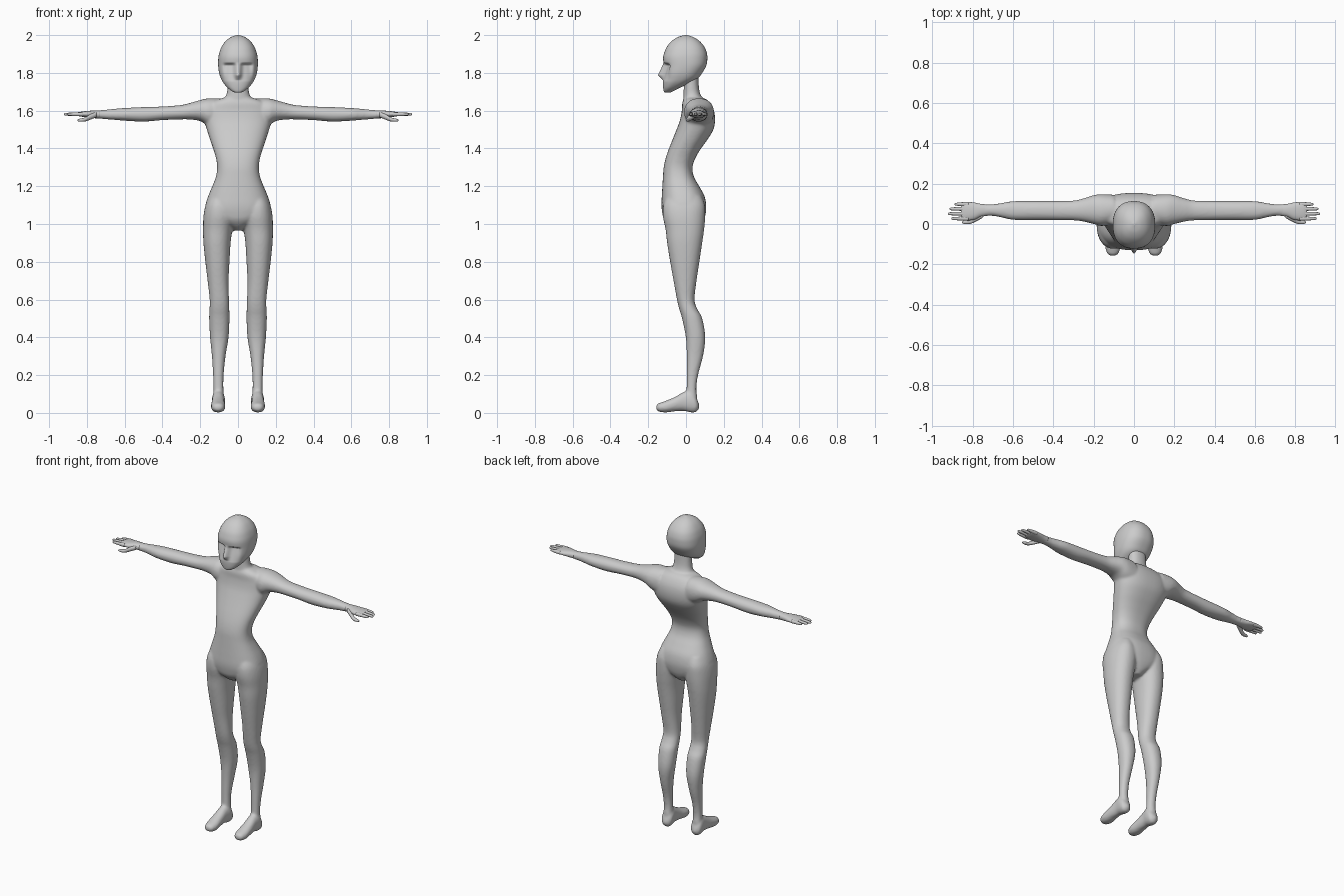
import bpy, bmesh
from math import cos, sin, pi, exp


def spline(rows, steps):
    """Catmull-Rom interpolation of section rows."""
    out = []
    for i in range(len(rows) - 1):
        a, b, c, d = rows[max(i - 1, 0)], rows[i], rows[i + 1], rows[min(i + 2, len(rows) - 1)]
        for k in range(steps):
            t = k / steps
            out.append([0.5 * (2 * q + (r - p) * t + (2 * p - 5 * q + 4 * r - s) * t * t
                               + (3 * q - p - 3 * r + s) * t ** 3) for p, q, r, s in zip(a, b, c, d)])
    return out + [list(rows[-1])]


def loft(bm, axis, rows, n=32, side=1, power=2.2, steps=4):
    """Skin oval sections (position, u min, u max, v min, v max) along an axis."""
    rings = []
    for t, u0, u1, v0, v1 in spline(rows, steps):
        ring = []
        for k in range(n):
            c, s = cos(2 * pi * k / n), sin(2 * pi * k / n)
            u = (u0 + u1) / 2 + (u1 - u0) / 2 * abs(c) ** (2 / power) * (1 if c > 0 else -1)
            v = (v0 + v1) / 2 + (v1 - v0) / 2 * abs(s) ** (2 / power) * (1 if s > 0 else -1)
            x, y, z = {'x': (t, u, v), 'y': (u, t, v), 'z': (u, v, t)}[axis]
            ring.append(bm.verts.new((x * side, y, z)))
        rings.append(ring)
    for a, b in zip(rings, rings[1:]):
        for k in range(n):
            j = (k + 1) % n
            bm.faces.new((a[k], a[j], b[j], b[k]))
    bm.faces.new(rings[0])
    bm.faces.new(rings[-1])


def sym(rows):
    return [(z, -w, w, y0, y1) for z, w, y0, y1 in rows]


def finish(bm, name):
    bmesh.ops.recalc_face_normals(bm, faces=bm.faces)
    me = bpy.data.meshes.new(name)
    bm.to_mesh(me)
    bm.free()
    for p in me.polygons:
        p.use_smooth = True
    ob = bpy.data.objects.new(name, me)
    bpy.context.collection.objects.link(ob)
    return ob


# Body: torso, neck, arms, legs and feet fused into one skin
bm = bmesh.new()
torso = [(.965, .025, -.05, .05), (.985, .05, -.085, .075), (1.02, .12, -.115, .095),
         (1.06, .168, -.126, .105), (1.1, .172, -.13, .107), (1.15, .157, -.128, .097),
         (1.2, .136, -.125, .07), (1.25, .117, -.122, .042), (1.3, .11, -.118, .034),
         (1.35, .117, -.107, .05), (1.4, .132, -.09, .08), (1.45, .149, -.07, .116),
         (1.5, .165, -.05, .145), (1.55, .178, -.032, .154), (1.6, .18, -.022, .148),
         (1.64, .15, -.02, .128), (1.662, .1, -.012, .105), (1.67, .06, -.005, .08)]
loft(bm, 'z', sym(torso), 48, power=2.4)
neck = [(1.62, .1, -.01, .11), (1.66, .075, -.014, .09), (1.69, .06, -.013, .075),
        (1.73, .056, -.012, .068), (1.8, .056, -.012, .065)]
loft(bm, 'z', sym(neck))
arm = [(.1, .0, .145, 1.5, 1.665), (.16, -.01, .148, 1.52, 1.665), (.2, .0, .143, 1.545, 1.656),
       (.25, .012, .127, 1.553, 1.642), (.3, .018, .116, 1.554, 1.63), (.4, .02, .114, 1.55, 1.622),
       (.5, .02, .114, 1.542, 1.619), (.6, .021, .113, 1.547, 1.614), (.65, .031, .105, 1.551, 1.61),
       (.7, .04, .098, 1.555, 1.605), (.76, .038, .099, 1.56, 1.6)]
leg = [(.08, .075, .132, .0, .06), (.13, .077, .13, .003, .055), (.2, .076, .132, .004, .064),
       (.3, .066, .138, .004, .09), (.4, .05, .148, -.001, .102), (.5, .045, .153, -.021, .086),
       (.55, .046, .151, -.036, .06), (.6, .048, .15, -.048, .045), (.7, .05, .161, -.066, .056),
       (.8, .045, .173, -.084, .071), (.9, .039, .183, -.1, .086), (.97, .03, .185, -.108, .096),
       (1.04, .02, .183, -.122, .102), (1.1, .03, .172, -.12, .1), (1.15, .04, .15, -.1, .08)]
foot = [(-.158, .095, .115, .02, .036), (-.147, .077, .133, .008, .05), (-.11, .067, .143, .002, .063),
        (-.06, .07, .141, .008, .084), (-.01, .072, .137, .01, .112), (.025, .068, .139, .002, .12),
        (.05, .07, .137, .003, .09), (.064, .083, .124, .015, .06), (.07, .095, .112, .025, .045)]
for s in (1, -1):
    loft(bm, 'x', arm, side=s)
    loft(bm, 'z', leg, side=s)
    loft(bm, 'y', foot, side=s)
body = finish(bm, "body")
rm = body.modifiers.new("fuse", 'REMESH')
rm.mode = 'VOXEL'
rm.voxel_size = .007
rm.use_smooth_shade = True
sm = body.modifiers.new("soften", 'SMOOTH')
sm.factor = .5
sm.iterations = 7

# Hands: palm, four fingers and a thumb
palm = [(.73, .04, .097, 1.559, 1.601), (.76, .035, .1, 1.56, 1.601), (.79, .022, .106, 1.563, 1.599),
        (.82, .018, .109, 1.567, 1.596), (.845, .02, .108, 1.571, 1.592), (.856, .03, .1, 1.576, 1.588)]
thumb = [(.75, .03, .06, 1.565, 1.592), (.78, .014, .042, 1.553, 1.582), (.81, .001, .025, 1.543, 1.564),
         (.84, .0, .018, 1.542, 1.557), (.851, .005, .013, 1.546, 1.553)]
for s, label in ((1, "left_hand"), (-1, "right_hand")):
    bm = bmesh.new()
    loft(bm, 'x', palm, 24, s)
    loft(bm, 'x', thumb, 16, s)
    for y, tip in ((.027, .905), (.051, .922), (.075, .914), (.098, .89)):
        loft(bm, 'x', [(x, y - r, y + r, 1.581 - r, 1.581 + r) for x, r in
                       ((.82, .011), (.85, .01), (tip - .015, .0075), (tip - .004, .0055), (tip, .002))], 16, s)
    finish(bm, label)

# Head: lofted skull with sunken eye sockets and a nose
bm = bmesh.new()
head = [(1.695, .012, -.11, -.085), (1.702, .03, -.117, -.07), (1.72, .054, -.121, -.035),
        (1.745, .076, -.123, .02), (1.77, .09, -.122, .062), (1.8, .1, -.12, .086),
        (1.84, .105, -.118, .108), (1.88, .104, -.121, .113), (1.91, .098, -.114, .109),
        (1.94, .086, -.1, .096), (1.97, .064, -.074, .07), (1.99, .036, -.042, .038), (2.0, .006, -.006, .006)]
loft(bm, 'z', sym(head), 112, power=2.35, steps=8)
for v in bm.verts:
    x, y, z = v.co
    if y < -.03:
        ramp = min(max((1.855 - z) / .014, 0), 1) * min(max((z - 1.755) / .085, 0), 1)
        socket = .021 * ramp * exp(-((abs(x) - .045) / .03) ** 4)
        bridge = min(max((1.855 - z) / .065, 0), 1) * min(max((z - 1.762) / .025, 0), 1)
        v.co.y += socket - .027 * bridge * exp(-(x / .015) ** 2)
finish(bm, "head")
